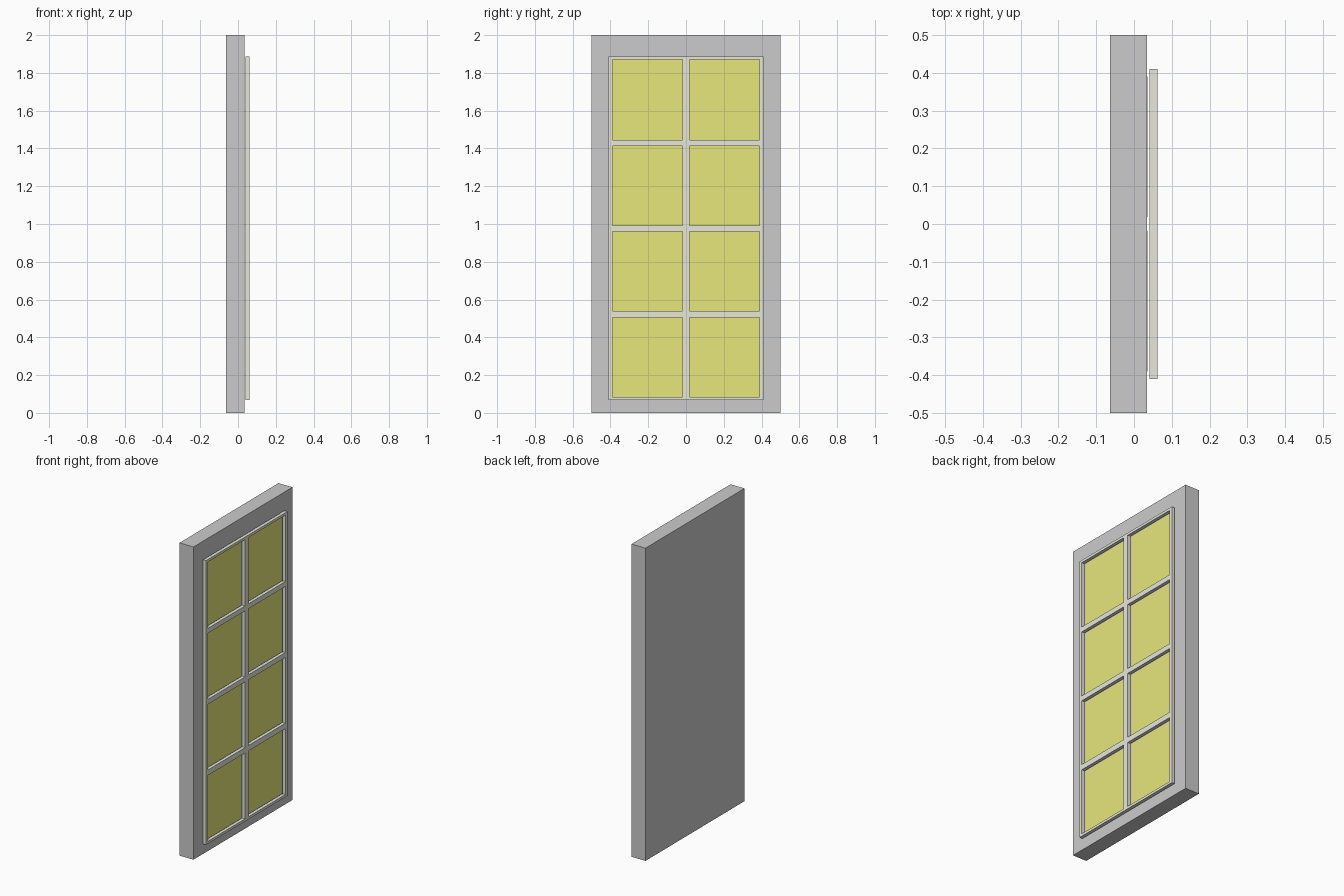
import bpy, bmesh

if "Cube" in bpy.data.objects:
    bpy.data.objects.remove(bpy.data.objects["Cube"])

def material(name, rgb):
    m = bpy.data.materials.new(name)
    m.diffuse_color = (*rgb, 1)
    m.use_nodes = True
    m.node_tree.nodes["Principled BSDF"].inputs["Base Color"].default_value = m.diffuse_color
    return m

def mesh_object(name, bm, mat=None):
    me = bpy.data.meshes.new(name)
    bm.to_mesh(me)
    bm.free()
    ob = bpy.data.objects.new(name, me)
    bpy.context.collection.objects.link(ob)
    if mat:
        me.materials.append(mat)
    return ob

def box(name, x, y, z, mat=None):
    bm = bmesh.new()
    bmesh.ops.create_cube(bm, size=1)
    for v in bm.verts:
        v.co = [r[0] if c < 0 else r[1] for c, r in zip(v.co, (x, y, z))]
    return mesh_object(name, bm, mat)

yellow = material("yellow_glass", (0.8, 0.8, 0.2))
cream = material("cream_frame", (0.8, 0.8, 0.7))

# Solid slab behind the glazing
box("window_slab", (-0.0635, 0.035), (-0.5, 0.5), (0, 2))

# Glass openings: two columns by four rows
cols = [(-0.39, -0.018), (0.018, 0.39)]
rows = [(0.084, 0.505), (0.54, 0.96), (0.992, 1.414), (1.446, 1.87)]

# One-piece lattice: grid cells that are not openings, thickened forward
ys = [-0.41] + [v for c in cols for v in c] + [0.41]
zs = [0.068] + [v for r in rows for v in r] + [1.886]
bm = bmesh.new()
grid = [[bm.verts.new((0.041, y, z)) for z in zs] for y in ys]
for i in range(len(ys) - 1):
    for j in range(len(zs) - 1):
        if not (i % 2 and j % 2):
            bm.faces.new((grid[i][j], grid[i + 1][j], grid[i + 1][j + 1], grid[i][j + 1]))
out = bmesh.ops.extrude_face_region(bm, geom=bm.faces[:], use_keep_orig=True)
for v in out["geom"]:
    if isinstance(v, bmesh.types.BMVert):
        v.co.x = 0.062
bmesh.ops.recalc_face_normals(bm, faces=bm.faces[:])
mesh_object("glazing_lattice", bm, cream)

# Panes set nearly flush in the slab face
for i, y in enumerate(cols):
    for j, z in enumerate(rows):
        box(f"pane_{i + 1}_{j + 1}", (0.03, 0.0355), y, z, yellow)
